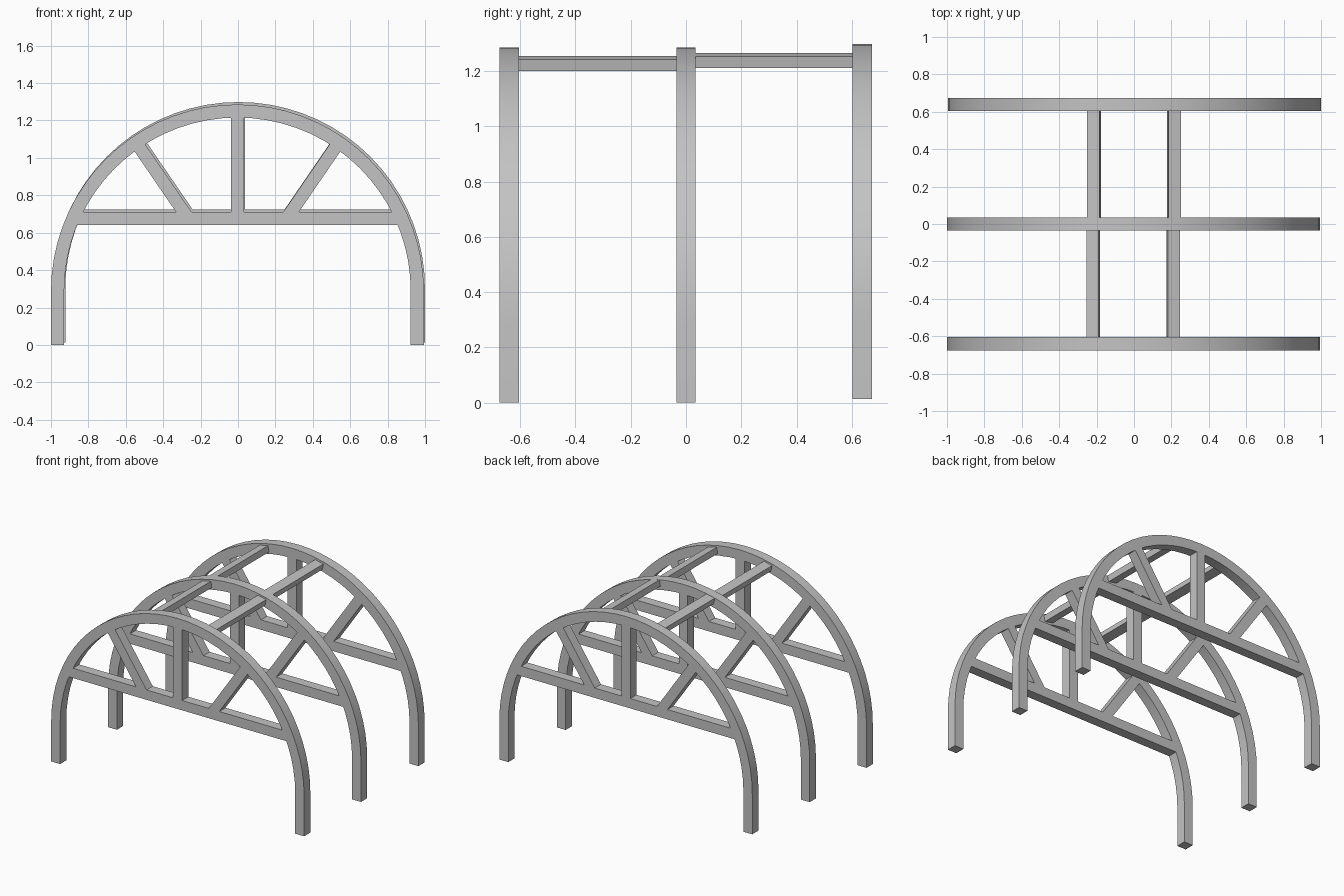
import bpy
import bmesh
from math import sin, cos, pi, sqrt, radians
from mathutils import Vector, Matrix

if "Cube" in bpy.data.objects:
    bpy.data.objects.remove(bpy.data.objects["Cube"], do_unlink=True)

grey = bpy.data.materials.new("plain grey")
grey.use_nodes = True
grey.diffuse_color = (0.55, 0.55, 0.55, 1)
grey.node_tree.nodes["Principled BSDF"].inputs["Base Color"].default_value = grey.diffuse_color

OUTER, BEAM = 0.9965, 0.07      # arch radius and timber thickness
INNER = OUTER - BEAM
SPRING = 0.289                  # height where the straight legs become the arch
TIE_LOW, TIE_TOP = 0.64, 0.71
SEGMENTS = 36


def loft(name, rings):
    """Skin a row of four-cornered cross-sections and cap both ends."""
    bm = bmesh.new()
    rows = [[bm.verts.new(p) for p in ring] for ring in rings]
    for a, b in zip(rows, rows[1:]):
        for i in range(4):
            j = (i + 1) % 4
            bm.faces.new((a[i], a[j], b[j], b[i]))
    bm.faces.new(rows[0])
    bm.faces.new(rows[-1])
    bmesh.ops.recalc_face_normals(bm, faces=bm.faces)
    mesh = bpy.data.meshes.new(name)
    bm.to_mesh(mesh)
    bm.free()
    mesh.materials.append(grey)
    obj = bpy.data.objects.new(name, mesh)
    bpy.context.collection.objects.link(obj)
    return obj


def timber(name, pairs, offset):
    """A flat timber in the frame's plane, given pairs of (x, z) edge points."""
    rings = []
    for (ax, az), (bx, bz) in pairs:
        corners = ((ax, -1, az), (bx, -1, bz), (bx, 1, bz), (ax, 1, az))
        rings.append([Vector((x, y * BEAM / 2, z)) + offset for x, y, z in corners])
    return loft(name, rings)


def reach(x, z, dx, dz):
    """Follow a direction from a point until it meets the inside of the arch."""
    z0, r = z - SPRING, INNER + 0.001
    a, b, c = dx * dx + dz * dz, x * dx + z0 * dz, x * x + z0 * z0 - r * r
    t = (-b + sqrt(b * b - a * c)) / a
    return x + t * dx, z + t * dz


def frame(label, offset):
    # Arch with straight legs
    path = [((-INNER, 0), (-OUTER, 0))]
    for i in range(SEGMENTS + 1):
        a = pi - pi * i / SEGMENTS
        path.append(tuple((r * cos(a), SPRING + r * sin(a)) for r in (INNER, OUTER)))
    path.append(((INNER, 0), (OUTER, 0)))
    arch = timber(label + "_arch", path, offset)
    bpy.ops.object.select_all(action="DESELECT")
    arch.select_set(True)
    bpy.context.view_layer.objects.active = arch
    bpy.ops.object.shade_smooth_by_angle(angle=radians(30))

    # Horizontal tie beam
    ends = [[reach(0, z, s, 0) for z in (TIE_LOW, TIE_TOP)] for s in (-1, 1)]
    timber(label + "_tie_beam", ends, offset)

    # Centre post and the two leaning braces
    struts = [("centre_post", (-BEAM / 2, BEAM / 2), 0, 1)]
    for side, s in (("left", 1), ("right", -1)):
        struts.append((side + "_brace", (s * 0.245, s * 0.328), s * 0.565, 0.825))
    for part, feet, dx, dz in struts:
        foot = [(x, TIE_TOP) for x in feet]
        head = [reach(x, z, dx, dz) for x, z in foot]
        timber(label + "_" + part, [foot, head], offset)


frame("front", Vector((-0.003, -0.64, 0)))
frame("middle", Vector((-0.003, 0, 0)))
frame("back", Vector((0.003, 0.638, 0.013)))

# Roof rails between the frames, tilted to follow the arch
for bay, y0, y1, dx, dz in (("front", -0.605, -0.035, -0.004, 0),
                            ("back", 0.035, 0.603, 0, 0.011)):
    for side, s in (("left", 1), ("right", -1)):
        turn = Matrix.Rotation(s * radians(11.5), 3, "Y")
        centre = Vector((s * 0.214 + dx, 0, 1.2275 + dz))
        section = [turn @ Vector((u * 0.0335, 0, v * 0.0215)) + centre
                   for u, v in ((-1, -1), (1, -1), (1, 1), (-1, 1))]
        rings = [[p + Vector((0, y, 0)) for p in section] for y in (y0, y1)]
        loft(bay + "_" + side + "_roof_rail", rings)
